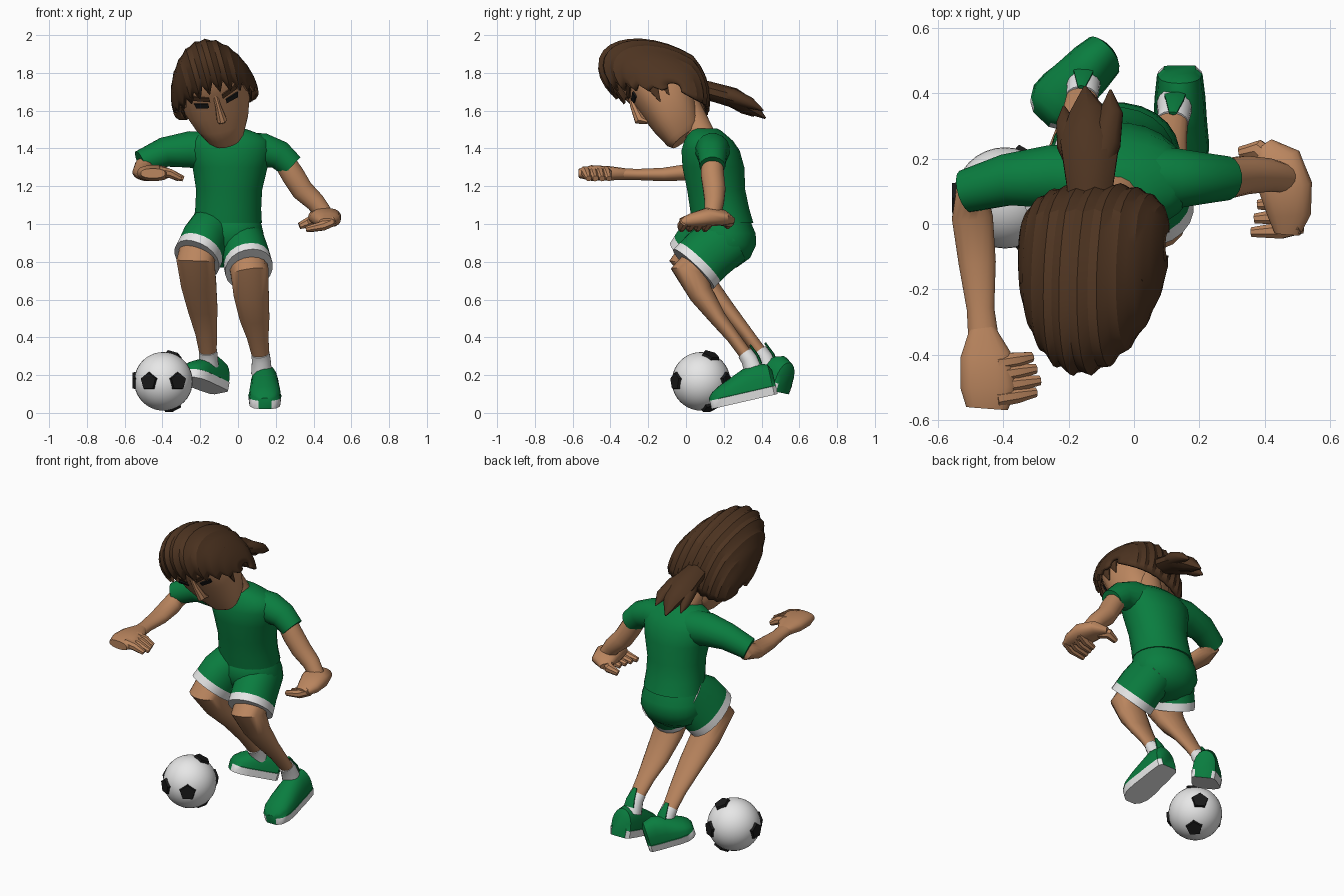
import bpy, bmesh, math
from mathutils import Vector, Matrix

if "Cube" in bpy.data.objects:
    bpy.data.objects.remove(bpy.data.objects["Cube"])


def material(name, rgb):
    m = bpy.data.materials.new(name)
    m.diffuse_color = (*rgb, 1)
    m.use_nodes = True
    m.node_tree.nodes["Principled BSDF"].inputs["Base Color"].default_value = m.diffuse_color
    return m


GREEN = material("green cloth", (0.003, 0.205, 0.05))
SKIN = material("skin", (0.50, 0.24, 0.115))
HAIR = material("brown hair", (0.075, 0.034, 0.015))
WHITE = material("white", (0.80, 0.80, 0.80))
BLACK = material("black", (0.010, 0.010, 0.010))


def finish(name, bm, mats, matrix=None, angle=40):
    bmesh.ops.recalc_face_normals(bm, faces=bm.faces)
    me = bpy.data.meshes.new(name)
    bm.to_mesh(me)
    bm.free()
    if matrix:
        me.transform(matrix)
    for m in mats:
        me.materials.append(m)
    for p in me.polygons:
        p.use_smooth = True
    me.set_sharp_from_angle(angle=math.radians(angle))
    ob = bpy.data.objects.new(name, me)
    bpy.context.collection.objects.link(ob)
    return ob


def bridge(bm, rings, closed=True):
    n = len(rings[0])
    for a, b in zip(rings, rings[1:]):
        for k in range(n if closed else n - 1):
            bm.faces.new((a[k], a[(k + 1) % n], b[(k + 1) % n], b[k]))


def tube(name, pts, radii, mats, side=(1, 0, 0), axis=None, p=1.0, n=16,
         matrix=None, rule=None):
    """Loft of super-elliptic rings along a path; radii are (across, deep)."""
    bm = bmesh.new()
    pts = [Vector(q) for q in pts]
    rings = []
    for i, c in enumerate(pts):
        t = Vector(axis) if axis else pts[min(i + 1, len(pts) - 1)] - pts[max(i - 1, 0)]
        t.normalize()
        a = Vector(side)
        a = (a - t * a.dot(t)).normalized()
        b = t.cross(a)
        ra, rb = radii[i] if isinstance(radii[i], tuple) else (radii[i], radii[i])
        ring = []
        for k in range(n):
            w = 2 * math.pi * (k + 0.5) / n
            cx, sx = math.cos(w), math.sin(w)
            ring.append(bm.verts.new(c + a * ra * math.copysign(abs(cx) ** p, cx)
                                     + b * rb * math.copysign(abs(sx) ** p, sx)))
        rings.append(ring)
    bridge(bm, rings)
    bm.faces.new(rings[0])
    bm.faces.new(rings[-1])
    if rule:  # rule gives the material for each ring interval
        for i, f in enumerate(bm.faces):
            f.material_index = rule(i // n)
    return finish(name, bm, mats, matrix)


# ---- torso, neck and sleeves
body = [(1.005, -.055, .195, .183, .163), (1.08, -.052, .178, .176, .158), (1.18, -.047, .16, .176, .155),
        (1.30, -.042, .145, .20, .165), (1.39, -.042, .13, .225, .155), (1.44, -.042, .12, .21, .13),
        (1.475, -.045, .11, .165, .10), (1.495, -.045, .105, .11, .08), (1.505, -.045, .105, .08, .06)]
tube("shirt", [(x, y, z) for z, x, y, a, b in body], [(a, b) for *_, a, b in body],
     [GREEN], axis=(0, 0, 1), p=.97, n=24)
tube("neck", [(-.05, .09, 1.45), (-.08, .04, 1.54), (-.11, -.02, 1.66)], [.075, .08, .08], [SKIN])
tube("sleeve_a", [(-.12, .14, 1.38), (-.26, .145, 1.395), (-.39, .135, 1.38), (-.515, .10, 1.325)],
     [.108, .098, .08, .066], [GREEN], side=(0, 1, 0))
tube("sleeve_b", [(.04, .14, 1.38), (.14, .14, 1.39), (.22, .14, 1.365), (.285, .14, 1.305)],
     [.105, .092, .078, .068], [GREEN], side=(0, 1, 0))

# ---- arms and hands
tube("arm_a", [(-.44, .12, 1.35), (-.495, .09, 1.30), (-.495, .02, 1.275), (-.48, -.12, 1.262),
               (-.47, -.26, 1.262), (-.46, -.36, 1.265)],
     [.05, .055, (.064, .045), (.058, .036), (.043, .03), (.048, .032)], [SKIN])
tube("palm_a", [(-.465, -.32, 1.265), (-.455, -.40, 1.268), (-.445, -.50, 1.27), (-.45, -.565, 1.268)],
     [(.04, .03), (.078, .038), (.088, .042), (.065, .025)], [SKIN], p=.8)
for i in range(4):
    y, tip = -.535 + i * .036, -.29 - .012 * abs(i - 1)
    tube(f"finger_a_{i}", [(-.42, y, 1.28), (-.36, y + .01, 1.268), (tip, y + .02, 1.24)],
         [.028, .026, .016], [SKIN], side=(0, 1, 0), n=8)
tube("arm_b", [(.24, .14, 1.34), (.29, .14, 1.26), (.34, .15, 1.18), (.41, .15, 1.115), (.46, .14, 1.05)],
     [.058, .062, .06, .052, .045], [SKIN], side=(0, 1, 0))
tube("palm_b", [(.40, .24, 1.02), (.44, .19, 1.035), (.465, .11, 1.035), (.475, .03, 1.02), (.47, -.03, 1.01)],
     [(.03, .02), (.075, .042), (.083, .05), (.068, .038), (.04, .02)], [SKIN], p=.85)
for i in range(4):
    y = -.02 + i * .042
    tube(f"finger_b_{i}", [(.51, y + .015, 1.015), (.45, y, .99), (.36 + .01 * i, y - .005, .972)],
         [.026, .027, .016], [SKIN], side=(0, 1, 0), n=8)
tube("thumb_b", [(.43, .18, 1.03), (.38, .23, 1.01), (.325, .22, .99)], [.038, .03, .018],
     [SKIN], side=(0, 0, 1), n=8)

# ---- shorts
tube("shorts_hips", [(-.055, .195, 1.04), (-.055, .19, 1.0), (-.058, .195, .95), (-.058, .205, .89),
                     (-.058, .21, .82), (-.058, .20, .77)],
     [(.165, .145), (.18, .158), (.195, .175), (.20, .168), (.165, .13), (.08, .07)], [GREEN],
     axis=(0, 0, -1), p=.95, n=24)
for tag, deep, top, mid, low in (("a", .17, (-.13, .19, .97), (-.178, .115, .90), (-.218, .062, .815)),
                                 ("b", .15, (.01, .22, .92), (.04, .11, .835), (.058, .04, .762))):
    t, m, e = Vector(top), Vector(mid), Vector(low)
    tube("shorts_leg_" + tag, [t, m, m.lerp(e, .55), e],
         [(.125, .145), (.125, deep), (.127, deep), (.128, deep)],
         [GREEN, WHITE], p=.95, n=20, rule=lambda i: 1 if i >= 2 else 0)

# ---- legs, socks and heel tabs
radii = [(.10, .10), (.103, .10), (.095, .066), (.08, .045), (.058, .036), (.042, .034)]
legs = {"a": [(-.2, .10, .90), (-.225, .01, .805), (-.208, .10, .68), (-.187, .215, .55),
              (-.168, .32, .42), (-.155, .425, .28)],
        "b": [(.04, .12, .84), (.062, .018, .745), (.07, .08, .63), (.088, .17, .50),
              (.105, .25, .40), (.125, .345, .27)]}
for tag, path in legs.items():
    tube("leg_" + tag, path, radii, [SKIN])
    hi, lo = Vector(path[4]), Vector(path[5])
    tube("sock_" + tag, [hi.lerp(lo, .65), hi.lerp(lo, .9), lo + Vector((0, .02, -.06))],
         [(.049, .042), (.05, .045), .056], [WHITE])
    tube("heel_tab_" + tag, [lo + Vector((0, .05, -.01)), lo + Vector((0, .036, .03)), lo + Vector((-.006, -.006, .09))],
         [(.035, .01), (.03, .008), (.012, .006)], [GREEN], n=8)


# ---- shoes: white sole up to a set height, green upper above it
def shoe(name, heel, toe, up):
    heel, toe = Vector(heel), Vector(toe)
    d = (toe - heel).normalized()
    up = Vector(up)
    up = (up - d * up.dot(d)).normalized()
    side = d.cross(up)
    bm = bmesh.new()
    rings = []
    for s, w, h in ((0, .05, .13), (.05, .07, .165), (.25, .078, .185), (.45, .082, .165),
                    (.65, .088, .135), (.82, .085, .11), (.94, .065, .085), (1, .035, .06)):
        arc = [(w * math.cos(math.pi * k / 10) * .96, .047 + (h - .047) * math.sin(math.pi * k / 10) ** .8)
               for k in range(11)]
        section = [(w * .94, 0), (w, .045)] + arc + [(-w, .045), (-w * .94, 0)]
        rings.append([bm.verts.new(heel.lerp(toe, s) + side * a + up * b) for a, b in section])
    bridge(bm, rings)
    bm.faces.new(rings[0])
    bm.faces.new(rings[-1])
    for f in bm.faces:
        f.material_index = 1 if (f.calc_center_median() - heel).dot(up) < .03 else 0
    finish(name, bm, [GREEN, WHITE])


shoe("shoe_a", (-.09, .51, .105), (-.285, .32, .185), (-.1, .1, 1))
shoe("shoe_b", (.14, .485, .10), (.143, .135, .02), (0, 0, 1))

# ---- head frame: tilted forward and slightly sideways, local front is -y
U = Vector((-.2, -.6, .77)).normalized()
F = Vector((.17, -.77, -.556))
F = (F - U * F.dot(U)).normalized()
R = U.cross(F)
H = Matrix((R, -F, U)).transposed().to_4x4()
H.translation = (-.14, -.15, 1.74)

# face: height, half width, back, front
skull = [(-.322, .08, -.02, .145), (-.295, .105, -.06, .16), (-.20, .15, -.10, .168), (-.10, .182, -.14, .168),
         (.05, .185, -.16, .167), (.12, .165, -.13, .162), (.17, .14, -.09, .14), (.22, .08, -.05, .08)]
tube("face", [(0, -(b + f) / 2, u) for u, w, b, f in skull], [(w, (f - b) / 2) for u, w, b, f in skull],
     [SKIN], axis=(0, 0, 1), p=.82, n=28, matrix=H)
tube("nose", [(0, -.155, .04), (0, -.175, -.02), (0, -.195, -.10), (0, -.17, -.135)],
     [(.014, .012), (.016, .02), (.028, .03), (.02, .012)], [SKIN], axis=(0, 0, 1), n=8, matrix=H)


# eyes and brows: thin plates lying on the face
def plate(name, corners, mat):
    for s in (-1, 1):
        bm = bmesh.new()
        vs = [bm.verts.new((s * x, y, z)) for x, y, z in corners]
        face = bm.faces.new(vs)
        out = bmesh.ops.extrude_face_region(bm, geom=[face])
        for v in out["geom"]:
            if isinstance(v, bmesh.types.BMVert):
                v.co.y -= .009
        finish(f"{name}_{s}", bm, [mat], H)


plate("eye", [(.048, -.165, -.018), (.115, -.149, -.01), (.12, -.147, .02), (.048, -.165, .006)], BLACK)
plate("brow", [(.035, -.168, .02), (.13, -.145, .046), (.125, -.145, .072), (.035, -.168, .045)], HAIR)

# hair: ridged lanes running from the fringe over the crown to the nape
bm = bmesh.new()
LANES, STEPS = 24, 18
rings = []
for i in range(LANES + 1):
    lat = math.radians(-84 + 168 * i / LANES)
    start, k = (19, 1.0) if i % 2 else (35, .955)
    ring = []
    for j in range(STEPS + 1):
        a = math.radians(start + (240 - start) * j / STEPS)
        c = math.cos(lat) ** .9 * k
        u = .315 * c * math.sin(a)
        ring.append(bm.verts.new((.226 * math.sin(lat), .02 - .216 * c * math.cos(a) - .35 * max(u, 0),
                                  u - .12 * math.sin(lat) ** 2)))
    rings.append(ring)
bridge(bm, rings, closed=False)
hair = finish("hair", bm, [HAIR], H, 20)
mod = hair.modifiers.new("thickness", 'SOLIDIFY')
mod.thickness = .015
mod.offset = 0

# side locks in front of the ears
for s in (-1, 1):
    for n, (y, z) in enumerate(((-.07, -.12), (-.01, -.12))):
        tube(f"side_lock_{s}_{n}", [(s * .18, y + .02, .08), (s * .192, y + .01, -.02), (s * .18, y - .01, z)],
             [(.015, .04), (.015, .035), (.004, .004)], [HAIR], n=8, matrix=H)

# ponytail: one main lock and side tips
for n, (path, rad) in enumerate((
        ([(-.135, .05, 1.72), (-.135, .12, 1.705), (-.135, .25, 1.67), (-.14, .34, 1.62), (-.15, .42, 1.56)],
         [(.07, .05), (.075, .05), (.095, .052), (.06, .042), (.005, .005)]),
        ([(-.12, .14, 1.70), (-.09, .25, 1.675), (-.07, .34, 1.64), (-.072, .41, 1.60)],
         [(.04, .04), (.052, .042), (.038, .03), (.004, .004)]),
        ([(-.15, .14, 1.69), (-.19, .25, 1.655), (-.21, .31, 1.61), (-.215, .36, 1.57)],
         [(.04, .04), (.05, .04), (.03, .03), (.004, .004)]))):
    tube(f"ponytail_{n}", path, rad, [HAIR], n=10)

# ---- ball with raised black patches
centre = Vector((-.395, .08, .167))
bm = bmesh.new()
bmesh.ops.create_uvsphere(bm, u_segments=32, v_segments=20, radius=.155, matrix=Matrix.Translation(centre))
finish("ball", bm, [WHITE])
spots = [(math.cos(math.radians(a)), math.sin(math.radians(a)), 0) for a in (60, 180, 240, 300)]
for n, d in enumerate(spots + [(.33, .33, .9), (.33, .33, -.9)]):
    d = Vector(d).normalized()
    bm = bmesh.new()
    bmesh.ops.create_cone(bm, cap_ends=True, segments=5, radius1=.052, radius2=.047, depth=.025,
                          matrix=Matrix.Translation(centre + d * .15) @ d.to_track_quat('Z', 'Y').to_matrix().to_4x4())
    finish(f"ball_patch_{n}", bm, [BLACK])
